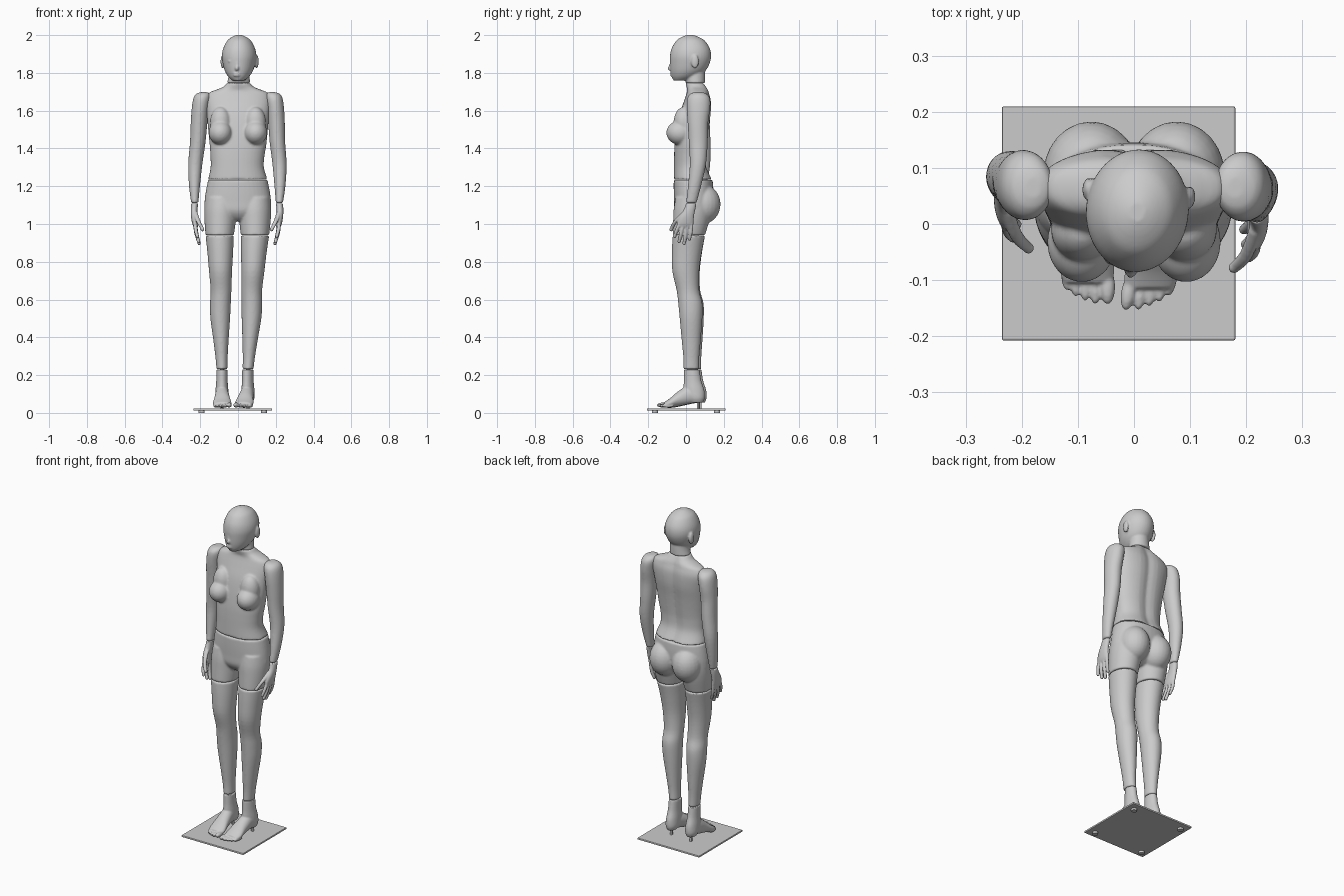
import bpy, bmesh, math
from mathutils import Matrix, Vector


def same(v):
    return v


def loft(bm, rings, axis='Z', warp=same, p=2.0, groove=0.0, n=40, sub=4):
    """Closed skin through rings (t, cx, cy, rx, ry), smoothed along t."""
    R = [Vector(r) for r in rings]
    pts = []
    for i in range(len(R) - 1):
        b, c = R[i], R[i + 1]
        a, d = R[max(i - 1, 0)], R[min(i + 2, len(R) - 1)]
        for k in range(sub):
            u = k / sub
            pts.append(0.5 * (2 * b + (c - a) * u + (2 * a - 5 * b + 4 * c - d) * u * u
                              + (3 * b - a - 3 * c + d) * u ** 3))
    pts.append(R[-1])
    loops = []
    for t, cx, cy, rx, ry in pts:
        loop = []
        for k in range(n):
            a = 2 * math.pi * k / n
            c, s = math.cos(a), math.sin(a)
            x = cx + rx * math.copysign(abs(c) ** (2 / p), c)
            y = cy + ry * math.copysign(abs(s) ** (2 / p), s)
            if s > 0:
                y -= groove * math.exp(-((x - cx) / 0.03) ** 2)
            co = (x, y, t) if axis == 'Z' else (x, t, y)
            loop.append(bm.verts.new(warp(Vector(co))))
        loops.append(loop)
    for A, B in zip(loops, loops[1:]):
        for k in range(n):
            bm.faces.new((A[k], A[(k + 1) % n], B[(k + 1) % n], B[k]))
    bm.faces.new(loops[0])
    bm.faces.new(loops[-1])


def ball(bm, c, r, warp=same):
    m = Matrix.Translation(c) @ Matrix.Diagonal((*r, 1))
    res = bmesh.ops.create_uvsphere(bm, u_segments=24, v_segments=16, radius=1, matrix=m)
    for v in res['verts']:
        v.co = warp(v.co.copy())


def finish(bm, name, voxel=0.006, smooth=5):
    """Fuse overlapping shells into one smooth skin."""
    bmesh.ops.recalc_face_normals(bm, faces=bm.faces)
    me = bpy.data.meshes.new(name)
    bm.to_mesh(me)
    bm.free()
    ob = bpy.data.objects.new(name, me)
    bpy.context.collection.objects.link(ob)
    if voxel:
        m = ob.modifiers.new('fuse', 'REMESH')
        m.mode, m.voxel_size, m.use_smooth_shade = 'VOXEL', voxel, True
        s = ob.modifiers.new('soften', 'SMOOTH')
        s.factor, s.iterations = 0.5, smooth
    return ob


# head with neck, ears and face, turned slightly
def turn(v):
    o = Vector((0.006, 0.025, 0))
    return Matrix.Rotation(math.radians(-5), 3, 'Z') @ (v - o) + o


bm = bmesh.new()
loft(bm, [(2.0, .006, .022, .015, .018), (1.99, .006, .022, .038, .045), (1.97, .006, .024, .063, .076),
          (1.93, .006, .025, .084, .101), (1.89, .006, .024, .0915, .109), (1.85, .006, .02, .086, .105),
          (1.81, .006, .01, .074, .092), (1.78, .006, -.006, .055, .07), (1.76, .006, -.024, .032, .042)], warp=turn)
loft(bm, [(1.85, .006, .05, .055, .05), (1.79, .006, .05, .055, .052), (1.746, .003, .05, .061, .052)])
for s in (-1, 1):
    ball(bm, (.006 + s * .09, .055, 1.86), (.011, .02, .036), turn)
ball(bm, (.004, -.082, 1.825), (.011, .015, .015), turn)
ball(bm, (.004, -.078, 1.845), (.007, .01, .025), turn)
for z in (1.797, 1.787):
    ball(bm, (.002, -.076, z), (.019, .009, .006), turn)
ball(bm, (-.03, -.068, 1.862), (.016, .009, .008), turn)
finish(bm, 'head', 0.005, 2)

# torso with bust
bm = bmesh.new()
loft(bm, [(1.746, .003, .05, .061, .052), (1.725, .003, .058, .083, .055), (1.71, .003, .063, .12, .057),
          (1.692, .002, .064, .158, .061), (1.65, 0, .062, .172, .073), (1.58, 0, .05, .165, .084),
          (1.5, 0, .036, .158, .086), (1.42, 0, .026, .15, .086), (1.36, -.003, .022, .143, .085),
          (1.3, -.004, .024, .141, .088), (1.236, -.001, .038, .157, .103)], p=2.25, groove=.012)
for s in (-1, 1):
    ball(bm, (s * .093, -.032, 1.483), (.062, .072, .064), )
    ball(bm, (s * .092, -.012, 1.535), (.056, .054, .085))
finish(bm, 'torso')


# limb placement: the two sides differ a little
def leg_warp(s):
    def f(v):
        if s < 0:
            return v
        k = (.94 - v.z) / .71
        return Vector((-v.x - .007 - .025 * k, v.y - .012 * max(k, 0), v.z))
    return f


def arm_warp(s):
    def f(v):
        if s > 0:
            return v
        k = max(0, min(1, (1.68 - v.z) / .58))
        return Vector((-v.x - .01 * k, v.y + .035 * k, v.z))
    return f


def foot_warp(s):
    def f(v):
        if s < 0:
            return v
        t = max(0, (.05 - v.y) / .17)
        return Vector((-v.x - .032 - .026 * t, v.y - .01, v.z))
    return f


# pelvis with buttocks and thigh stumps
bm = bmesh.new()
loft(bm, [(1.234, -.001, .038, .157, .103), (1.18, -.001, .04, .168, .105), (1.12, -.001, .04, .176, .103),
          (1.07, -.001, .035, .172, .095), (1.035, -.001, .03, .12, .07), (1.015, -.001, .025, .05, .04)], p=2.2)
for s in (-1, 1):
    loft(bm, [(1.14, -.088, .04, .082, .095), (1.08, -.09, .035, .0875, .1), (1.02, -.094, .028, .0835, .096),
              (.941, -.097, .015, .075, .086)], warp=leg_warp(s))
    ball(bm, (s * .076, .088, 1.105), (.086, .095, .105))
finish(bm, 'pelvis')

for s, side in ((-1, 'right'), (1, 'left')):
    # leg
    bm = bmesh.new()
    loft(bm, [(.939, -.097, .015, .075, .086), (.85, -.094, .006, .068, .079), (.75, -.0925, .002, .061, .071),
              (.65, -.09, .015, .055, .06), (.58, -.093, .029, .055, .064), (.5, -.094, .034, .052, .06),
              (.38, -.09, .037, .04, .05), (.29, -.087, .039, .032, .042), (.231, -.085, .04, .029, .041)],
         warp=leg_warp(s))
    finish(bm, side + '_leg')

    # foot with toes
    w = foot_warp(s)
    bm = bmesh.new()
    loft(bm, [(.229, -.085, .041, .029, .041), (.17, -.085, .045, .03, .046), (.12, -.085, .052, .034, .055),
              (.08, -.085, .062, .034, .047), (.055, -.085, .066, .024, .034)], warp=w)
    loft(bm, [(.09, -.085, .09, .028, .032), (.03, -.085, .098, .034, .05), (-.03, -.084, .075, .041, .04),
              (-.075, -.084, .052, .049, .025), (-.105, -.082, .043, .044, .014)], axis='Y', warp=w)
    for x, y, r in ((-.047, -.112, .0135), (-.069, -.112, .0105), (-.087, -.106, .01),
                    (-.104, -.098, .01), (-.12, -.087, .01)):
        ball(bm, (x, y, .028 + r), (r, .032, r), w)
    finish(bm, side + '_foot', 0.004, 3)

    # arm with shoulder cap
    w = arm_warp(s)
    bm = bmesh.new()
    loft(bm, [(1.698, .18, .065, .015, .02), (1.69, .184, .066, .036, .042), (1.665, .19, .067, .046, .06),
              (1.61, .198, .066, .046, .062), (1.53, .204, .063, .044, .054), (1.43, .209, .065, .041, .05),
              (1.315, .22, .063, .0375, .043), (1.2, .222, .045, .029, .035), (1.111, .219, .028, .019, .028)], warp=w)
    finish(bm, side + '_arm')

    # hand with fingers and thumb
    bm = bmesh.new()
    loft(bm, [(1.109, .219, .028, .019, .028), (1.08, .222, .02, .018, .03), (1.04, .222, .004, .017, .038),
              (1.005, .217, -.004, .016, .044), (.985, .214, -.006, .012, .04)], warp=w)
    for base, mid, tip, r in (
            ((1.0, .217, -.036), (.965, .213, -.05), (.935, .205, -.06), .0105),
            ((1.0, .217, -.014), (.95, .211, -.026), (.908, .199, -.036), .011),
            ((1.0, .217, .008), (.945, .209, 0), (.898, .196, -.01), .011),
            ((1.0, .217, .03), (.955, .212, .026), (.92, .201, .019), .0095),
            ((1.065, .217, -.008), (1.015, .2, -.055), (.972, .178, -.078), .012)):
        loft(bm, [(*base, r, r), (*mid, r, r), (*tip, r * .85, r * .85)], warp=w, n=16)
        ball(bm, (tip[1], tip[2], tip[0]), (r * .85, r * .85, r), w)
    finish(bm, side + '_hand', 0.004, 3)

    # support peg under the heel
    bm = bmesh.new()
    c = foot_warp(s)(Vector((-.085, .075, .045)))
    bmesh.ops.create_cone(bm, cap_ends=True, segments=20, radius1=.008, radius2=.008, depth=.06,
                          matrix=Matrix.Translation(c))
    finish(bm, side + '_peg', 0)

# base plate and its pads
PX = -.0275
bm = bmesh.new()
bmesh.ops.create_cube(bm, size=1, matrix=Matrix.Translation((PX, .001, .0175)) @ Matrix.Diagonal((.416, .417, .011, 1)))
plate = finish(bm, 'base_plate', 0)
bev = plate.modifiers.new('edge', 'BEVEL')
bev.width, bev.segments = .003, 2
bm = bmesh.new()
for sx in (-1, 1):
    for sy in (-1, 1):
        bmesh.ops.create_cone(bm, cap_ends=True, segments=24, radius1=.016, radius2=.016, depth=.013,
                              matrix=Matrix.Translation((PX + sx * .165, sy * .165, .0065)))
finish(bm, 'base_pads', 0)
